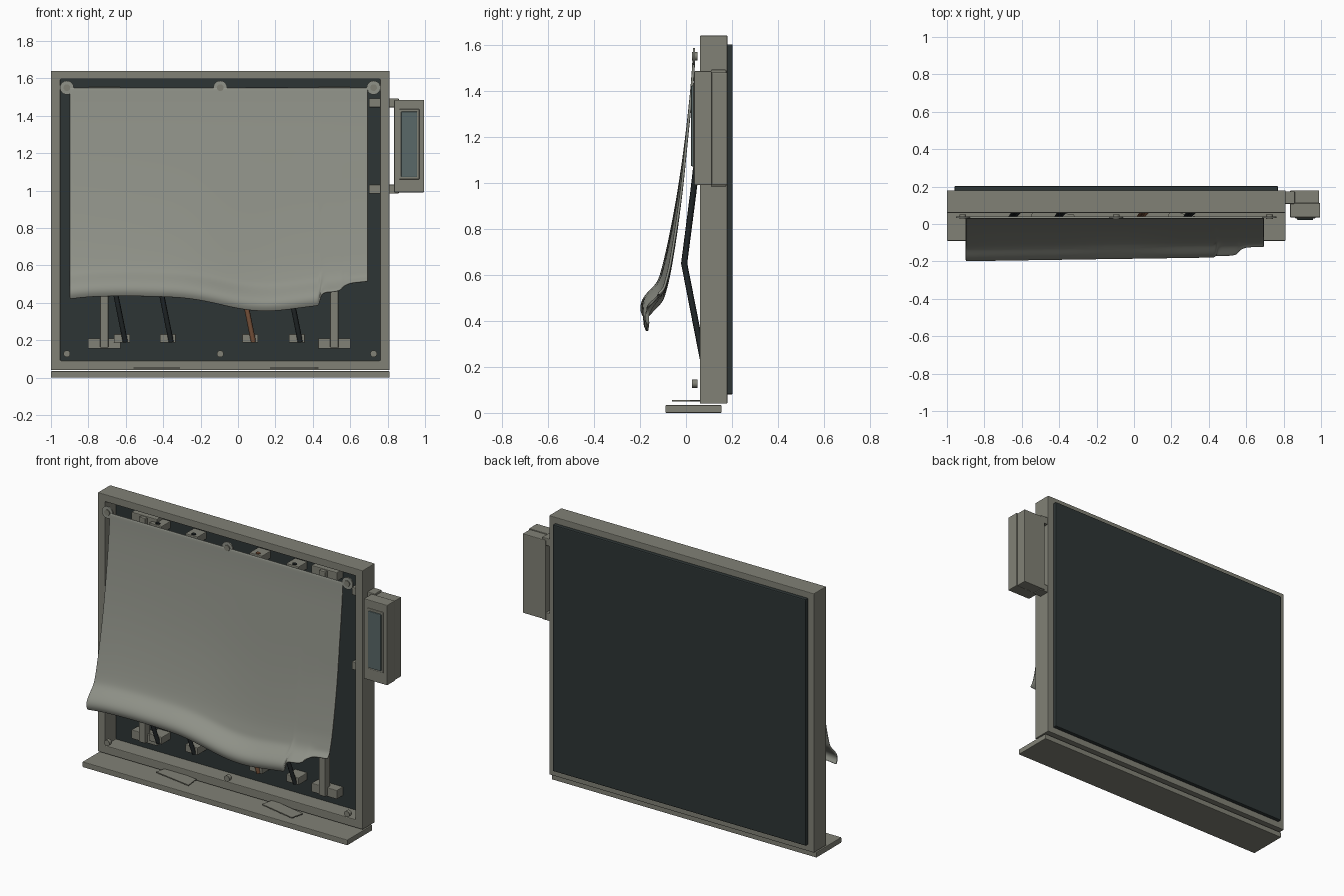
import bpy, bmesh
from mathutils import Vector

if "Cube" in bpy.data.objects:
    bpy.data.objects.remove(bpy.data.objects["Cube"])


def material(name, color):
    m = bpy.data.materials.new(name)
    m.diffuse_color = (*color, 1)
    m.use_nodes = True
    m.node_tree.nodes["Principled BSDF"].inputs["Base Color"].default_value = m.diffuse_color
    return m


GREY = material("warm_grey", (0.22, 0.22, 0.18))
CLOTH = material("sheet_grey", (0.28, 0.29, 0.25))
DARK = material("dark_panel", (0.027, 0.036, 0.036))
BLACK = material("black_rubber", (0.014, 0.018, 0.019))
COPPER = material("copper", (0.2, 0.09, 0.045))
GLASS = material("glass", (0.1, 0.14, 0.14))


def make(name, verts, faces, mat, bevel=0):
    me = bpy.data.meshes.new(name)
    me.from_pydata(verts, [], faces)
    bm = bmesh.new()
    bm.from_mesh(me)
    bmesh.ops.recalc_face_normals(bm, faces=bm.faces)
    bm.to_mesh(me)
    bm.free()
    me.materials.append(mat)
    ob = bpy.data.objects.new(name, me)
    bpy.context.collection.objects.link(ob)
    if bevel:
        mod = ob.modifiers.new("bevel", "BEVEL")
        mod.width = bevel
        mod.segments = 2
    return ob


def box(name, x, y, z, mat=GREY, bevel=0.004):
    v = [(a, b, c) for a in x for b in y for c in z]
    f = [(0, 1, 3, 2), (4, 6, 7, 5), (0, 4, 5, 1),
         (2, 3, 7, 6), (0, 2, 6, 4), (1, 5, 7, 3)]
    return make(name, v, f, mat, bevel)


def disc(name, x, z, r, y0, y1, mat=GREY):
    bpy.ops.mesh.primitive_cylinder_add(
        vertices=32, radius=r, depth=y1 - y0,
        location=(x, (y0 + y1) / 2, z), rotation=(1.570796, 0, 0))
    ob = bpy.context.object
    ob.name = name
    ob.data.materials.append(mat)
    bpy.ops.object.shade_smooth_by_angle()
    return ob


# Outer frame: rectangular ring with depth
def rect(x0, x1, z0, z1, y):
    return [(x0, y, z0), (x1, y, z0), (x1, y, z1), (x0, y, z1)]


outer, inner = (-1, 0.81, 0.04, 1.64), (-0.95, 0.76, 0.09, 1.595)
verts = rect(*outer, 0.06) + rect(*inner, 0.06) + rect(*outer, 0.18) + rect(*inner, 0.18)
faces = []
for i in range(4):
    j = (i + 1) % 4
    faces += [(i, j, 4 + j, 4 + i), (8 + i, 8 + j, 12 + j, 12 + i),
              (i, j, 8 + j, 8 + i), (4 + i, 4 + j, 12 + j, 12 + i)]
make("frame", verts, faces, GREY, 0.004)

# Back panel and base shelf
box("back_panel", (-0.96, 0.77), (0.165, 0.203), (0.08, 1.602), DARK, 0.006)
box("base_shelf", (-1, 0.81), (-0.09, 0.155), (0, 0.034))

# Loose offcuts lying on the shelf
for n, pts in enumerate([
        [(-0.56, 0.0), (-0.31, -0.04), (-0.32, 0.05), (-0.54, 0.08)],
        [(0.17, -0.01), (0.41, -0.06), (0.43, 0.02), (0.19, 0.07)]]):
    v = [(x, y, z) for z in (0.049, 0.055) for x, y in pts]
    f = [(0, 1, 2, 3), (4, 5, 6, 7)] + [(i, (i + 1) % 4, (i + 1) % 4 + 4, i + 4) for i in range(4)]
    make(f"offcut_{n}", v, f, GREY)

# Bolts, with washers clamping the top of the sheet
for x in (-0.915, -0.095, 0.725):
    disc("lower_bolt", x, 0.127, 0.018, 0.026, 0.05)
    disc("upper_bolt", x, 1.55, 0.018, 0.026, 0.05)
    disc("upper_washer", x, 1.55, 0.037, 0.031, 0.039, CLOTH)

# Vertical rails with a foot at each end
for x in (-0.715, 0.515):
    box("rail", (x - 0.022, x + 0.022), (0.085, 0.135), (0.16, 1.55))
    for z in (0.155, 1.5):
        box("rail_foot", (x - 0.087, x + 0.087), (0.105, 0.168), (z, z + 0.055))

# Bowed cables between connector blocks
for x, mat in ((-0.62, BLACK), (-0.375, BLACK), (0.065, COPPER), (0.315, BLACK)):
    for z in (0.187, 1.49):
        box("cable_connector", (x - 0.043, x + 0.043), (0.08, 0.168), (z, z + 0.045))
    cu = bpy.data.curves.new("cable", "CURVE")
    cu.dimensions = "3D"
    cu.bevel_depth = 0.014
    cu.bevel_resolution = 1
    cu.use_fill_caps = True
    sp = cu.splines.new("POLY")
    path = [(0.018, 0.082, 0.19), (-0.075, -0.008, 0.65), (-0.04, 0.032, 0.96), (0.005, 0.098, 1.54)]
    sp.points.add(len(path) - 1)
    for p, (dx, y, z) in zip(sp.points, path):
        p.co = (x + dx, y, z, 1)
    cu.materials.append(mat)
    bpy.context.collection.objects.link(bpy.data.objects.new("cable", cu))

# Control box on the right, with brackets and window
box("control_box_front", (0.835, 0.995), (0.035, 0.112), (0.99, 1.485))
box("control_box_back", (0.835, 0.99), (0.11, 0.18), (0.99, 1.48))
box("control_bezel", (0.86, 0.97), (0.03, 0.04), (1.06, 1.435))
box("control_window", (0.872, 0.958), (0.022, 0.035), (1.072, 1.422), GLASS)
for z in (0.984, 1.445):
    box("control_bracket", (0.70, 0.86), (0.108, 0.175), (z, z + 0.047))


# Hanging sheet: drooping profile, wavy hem and torn right corner
def lerp_table(t, x):
    if x <= t[0][0]:
        return t[0][1]
    for (a, b), (c, d) in zip(t, t[1:]):
        if x <= c:
            return b + (d - b) * (x - a) / (c - a)
    return t[-1][1]


PROFILE = [(0.42, -0.183), (0.45, -0.196), (0.49, -0.188), (0.52, -0.15), (0.55, -0.12),
           (0.65, -0.092), (0.8, -0.06), (1.0, -0.023), (1.2, 0.003), (1.4, 0.026), (1.55, 0.035)]
HEM = [(-0.9, 0.42), (-0.8, 0.432), (-0.6, 0.437), (-0.4, 0.432), (-0.25, 0.425), (-0.1, 0.392),
       (0.0, 0.368), (0.1, 0.355), (0.2, 0.355), (0.3, 0.368), (0.43, 0.385), (0.7, 0.41)]
TORN = [(0.435, 0.385), (0.445, 0.45), (0.55, 0.462), (0.56, 0.485), (0.58, 0.495), (0.60, 0.505), (0.7, 0.515)]
COLS = [-0.9, -0.89, -0.8, -0.7, -0.6, -0.5, -0.4, -0.3, -0.2, -0.1, 0, 0.1, 0.2, 0.3, 0.38,
        0.42, 0.435, 0.445, 0.48, 0.55, 0.56, 0.58, 0.60, 0.65, 0.685, 0.695]
ROWS = [0, 0.01, 0.1, 0.25, 0.4, 0.55, 0.68, 0.76, 0.82, 0.86, 0.89, 0.92, 0.95, 0.975, 0.992, 1]
verts = []
for x in COLS:
    full = lerp_table(HEM, x)
    hem = lerp_table(TORN, x) if x > 0.43 else full
    for f in ROWS:
        z = 1.55 + (hem - 1.55) * f
        low = min(1, max(0, (1.2 - z) / 0.6))
        y = lerp_table(PROFILE, z - (full - 0.42) * low) + 0.015 * (x + 0.9) * low
        verts.append((x, y, z))
n = len(ROWS)
faces = [(i * n + j, (i + 1) * n + j, (i + 1) * n + j + 1, i * n + j + 1)
         for i in range(len(COLS) - 1) for j in range(n - 1)]
sheet = make("hanging_sheet", verts, faces, CLOTH)
mod = sheet.modifiers.new("thickness", "SOLIDIFY")
mod.thickness = 0.012
mod.offset = 0
mod = sheet.modifiers.new("smooth", "SUBSURF")
mod.levels = mod.render_levels = 2
for p in sheet.data.polygons:
    p.use_smooth = True
